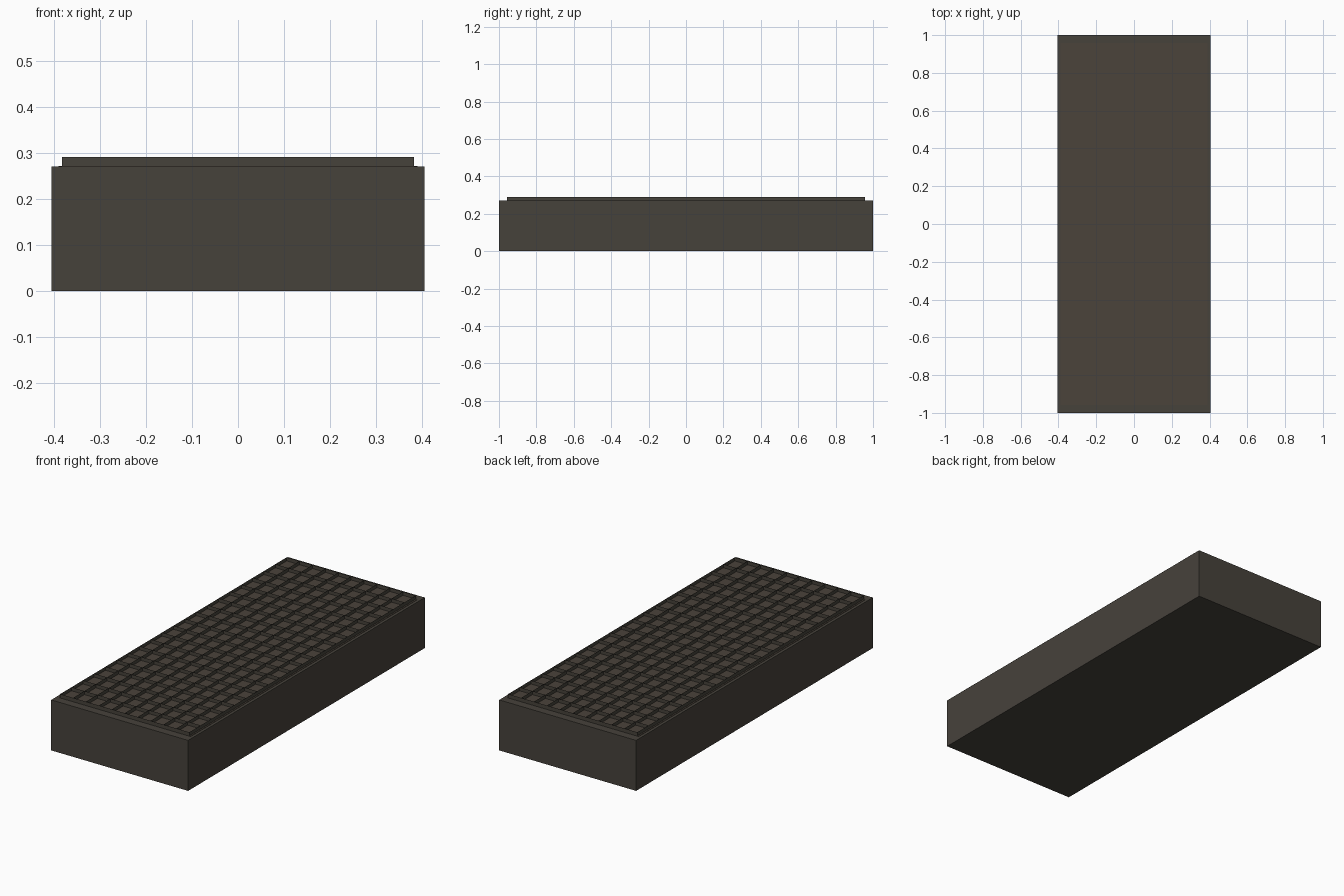
import bpy, bmesh

if "Cube" in bpy.data.objects:
    bpy.data.objects.remove(bpy.data.objects["Cube"])


def material(name, rgb):
    m = bpy.data.materials.new(name)
    m.diffuse_color = (*rgb, 1.0)
    m.use_nodes = True
    m.node_tree.nodes["Principled BSDF"].inputs["Base Color"].default_value = m.diffuse_color
    return m


def finish(name, bm, mat):
    me = bpy.data.meshes.new(name)
    bm.to_mesh(me)
    bm.free()
    ob = bpy.data.objects.new(name, me)
    bpy.context.collection.objects.link(ob)
    me.materials.append(mat)
    return ob


def box(name, hx, hy, z0, z1, mat):
    bm = bmesh.new()
    bmesh.ops.create_cube(bm, size=1.0)
    for v in bm.verts:
        v.co.x *= 2 * hx
        v.co.y *= 2 * hy
        v.co.z = z0 if v.co.z < 0 else z1
    return finish(name, bm, mat)


housing_mat = material("dark taupe", (0.062, 0.054, 0.044))
panel_mat = material("dark brown", (0.069, 0.056, 0.043))
grate_mat = material("dark olive grey", (0.061, 0.055, 0.043))

# Housing block and thin panel under the grate
box("housing", 0.405, 1.0, 0.0, 0.27, housing_mat)
box("grate_panel", 0.39, 0.957, 0.268, 0.272, panel_mat)

# Grate: crossing upright sheets
HX, HY, Z0, Z1 = 0.382, 0.957, 0.272, 0.291
NX, NY = 10, 20
bm = bmesh.new()


def sheet(a, b):
    bm.faces.new([bm.verts.new(p) for p in
                  ((*a, Z0), (*b, Z0), (*b, Z1), (*a, Z1))])


for i in range(NX + 1):
    x = -HX + 2 * HX * i / NX
    sheet((x, -HY), (x, HY))
for j in range(NY + 1):
    y = -HY + 2 * HY * j / NY
    sheet((-HX, y), (HX, y))
finish("grate", bm, grate_mat)
